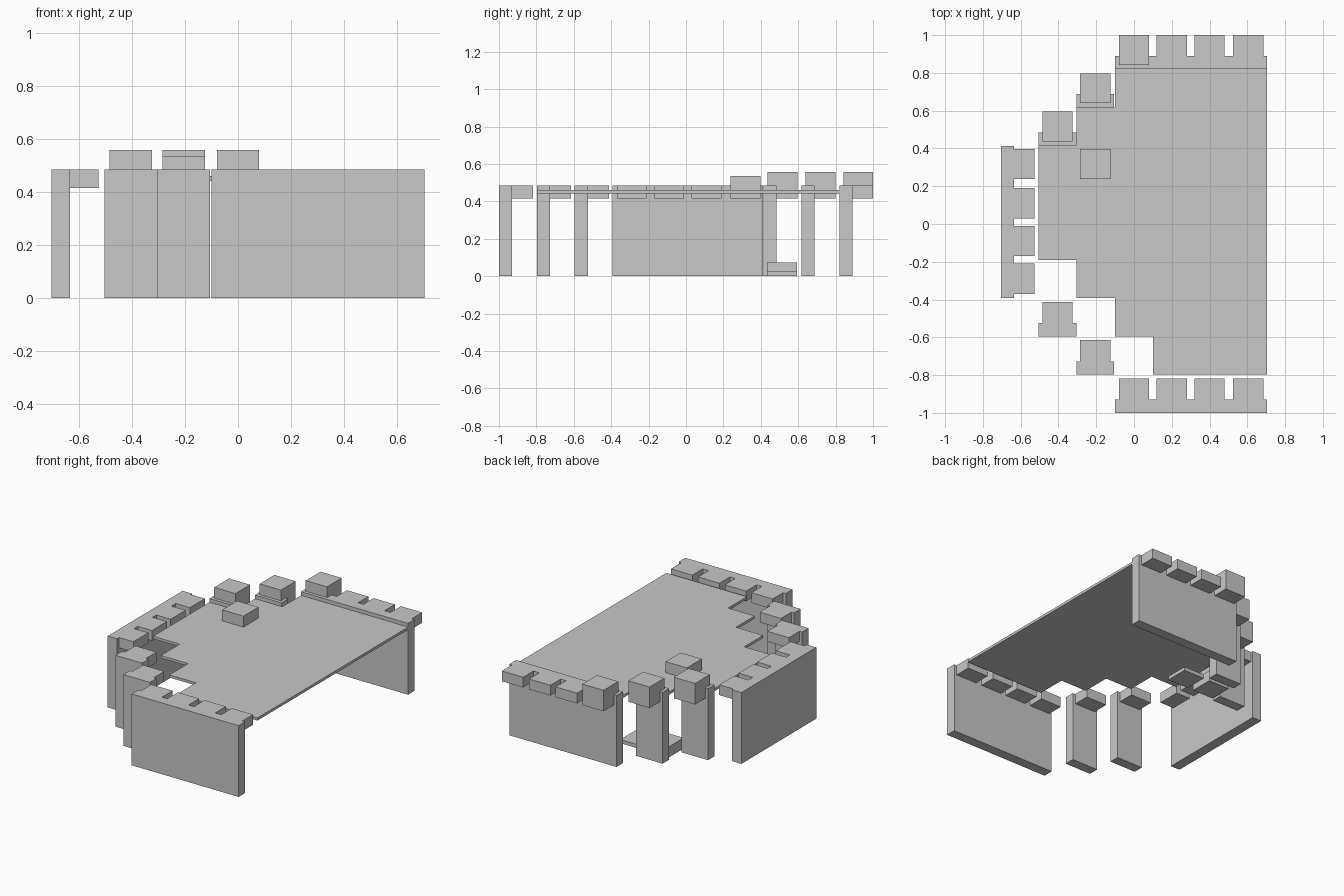
import bpy, bmesh

if "Cube" in bpy.data.objects:
    bpy.data.objects.remove(bpy.data.objects["Cube"])

stone = bpy.data.materials.new("grey_stone")
stone.diffuse_color = (0.58, 0.58, 0.58, 1)
stone.use_nodes = True
stone.node_tree.nodes["Principled BSDF"].inputs["Base Color"].default_value = stone.diffuse_color

H, LOW, T, W = 0.485, 0.415, 0.07, 0.08   # wall top, bracket underside, wall thickness, half block


def finish(name, bm):
    bmesh.ops.recalc_face_normals(bm, faces=bm.faces)
    me = bpy.data.meshes.new(name)
    bm.to_mesh(me)
    bm.free()
    me.materials.append(stone)
    ob = bpy.data.objects.new(name, me)
    bpy.context.collection.objects.link(ob)
    return ob


def prism(name, outline, z0, z1):
    """Extrude a flat outline from z0 to z1."""
    bm = bmesh.new()
    base = bm.faces.new([bm.verts.new((x, y, z0)) for x, y in outline])
    up = bmesh.ops.extrude_face_region(bm, geom=[base], use_keep_orig=True)
    for v in up["geom"]:
        if isinstance(v, bmesh.types.BMVert):
            v.co.z = z1
    return finish(name, bm)


def box(name, x0, x1, y0, y1, z0, z1):
    return prism(name, [(x0, y0), (x1, y0), (x1, y1), (x0, y1)], z0, z1)


# Stepped walkway slab
prism("walkway_slab", [
    (0.705, -0.797), (0.705, 0.82), (-0.1, 0.82), (-0.1, 0.618), (-0.305, 0.618),
    (-0.305, 0.415), (-0.505, 0.415), (-0.505, -0.19), (-0.305, -0.19),
    (-0.305, -0.393), (-0.1, -0.393), (-0.1, -0.595), (0.1, -0.595), (0.1, -0.797)],
    0.442, 0.46)

# Front and back walls: x range, front y, back y, bracket centres
segments = [
    ("long", -0.1, 0.705, -1.0, 0.82, [0.0, 0.2, 0.4, 0.605]),
    ("middle", -0.305, -0.105, -0.797, 0.618, [-0.205]),
    ("outer", -0.505, -0.305, -0.595, 0.415, [-0.405]),
]
for name, x0, x1, yf, yb, centres in segments:
    box(f"front_{name}_wall", x0, x1, yf, yf + T, 0, H)
    box(f"back_{name}_wall", x0, x1, yb, yb + T, 0, H)
    for i, c in enumerate(centres):
        box(f"front_{name}_bracket", c - W, c + W, yf + T, yf + 0.183, LOW, H)
        # The first block of each back segment stands above the wall
        if i == 0:
            box(f"back_{name}_bracket", c - W, c + W, yb + T, yb + 0.18, LOW, H)
            box(f"back_{name}_merlon", c - W, c + W, yb + 0.022, yb + 0.18, H, 0.558)
        else:
            box(f"back_{name}_bracket", c - W, c + W, yb + T, yb + 0.18, LOW, H)

# Left wall with inward brackets
box("left_wall", -0.705, -0.635, -0.393, 0.412, 0, H)
for c in (-0.29, -0.09, 0.11, 0.317):
    box("left_bracket", -0.635, -0.528, c - W, c + W, LOW, H)

# Loose blocks on the walkway and on the ground
box("loose_block", -0.285, -0.125, 0.237, 0.397, 0.46, 0.535)
box("ground_block", -0.285, -0.125, 0.433, 0.593, 0, 0.073)
box("ground_plate", -0.08, 0.08, 0.433, 0.593, 0, 0.025)
